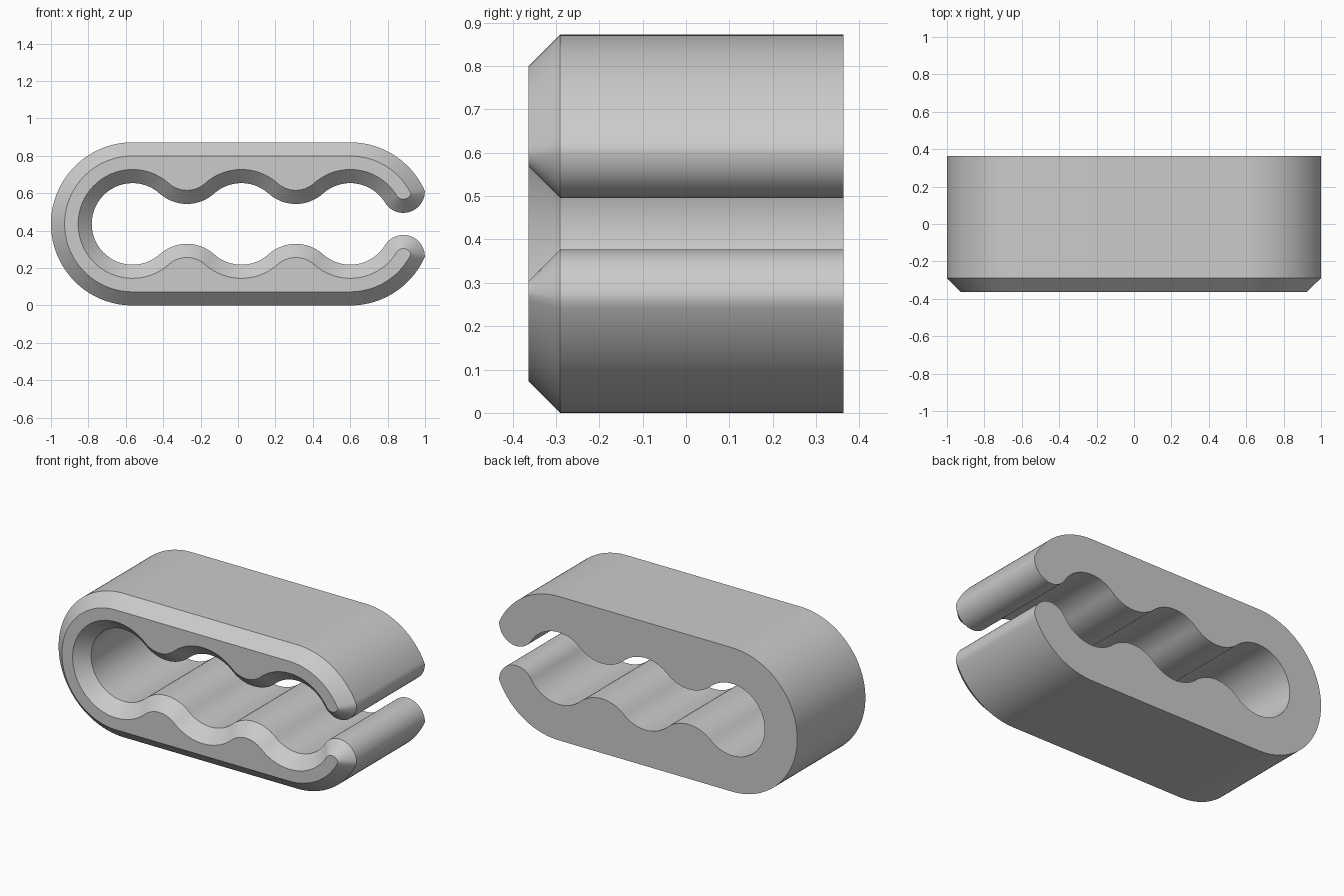
import bpy, bmesh
from math import sin, cos, sqrt, atan2, pi, radians

cube = bpy.data.objects.get("Cube")
if cube:
    bpy.data.objects.remove(cube)

# Main dimensions
MID = 0.436                    # height of the symmetry line
OUTER = 0.436                  # radius of the rounded ends
POCKET = 0.218                 # radius of the grips and of the bumps between
TIP = 0.115                    # radius of the jaw tips
CENTRES = (-0.564, 0.018, 0.6)
HALF_DEPTH = 0.363
CHAMFER = 0.073

STEP = CENTRES[1] - CENTRES[0]
BUMP_Z = sqrt((2 * POCKET) ** 2 - (STEP / 2) ** 2)
BUMP_ANGLE = atan2(BUMP_Z, STEP / 2)
TIP_Z = 0.174
TIP_DIST = POCKET + TIP
TIP_X = sqrt(TIP_DIST ** 2 - TIP_Z ** 2)
TIP_ANGLE = atan2(TIP_Z, TIP_X)


def arc(cx, cz, r, start, end, n):
    return [(cx + r * cos(start + (end - start) * i / n),
             cz + r * sin(start + (end - start) * i / n)) for i in range(n + 1)]


def outline(inset):
    """Closed clip outline made of arcs, moved inwards by inset."""
    big, grip = OUTER - inset, POCKET + inset
    bump, tip = POCKET - inset, TIP - inset
    left, middle, right = CENTRES
    # Where the rounded end meets the tip
    a = (big ** 2 - tip ** 2 + TIP_DIST ** 2) / (2 * TIP_DIST)
    h = sqrt(max(big ** 2 - a ** 2, 0))
    end_outer = TIP_ANGLE - atan2(h, a)
    start_tip = TIP_ANGLE - atan2(h, a - TIP_DIST)

    pts = arc(left, 0, big, pi, pi / 2, 32)
    pts += arc(right, 0, big, pi / 2, end_outer, 24)
    pts += arc(right + TIP_X, TIP_Z, tip, start_tip, TIP_ANGLE - pi, 20)[1:]
    pts += arc(right, 0, grip, TIP_ANGLE, pi - BUMP_ANGLE, 24)[1:]
    for cx in (middle, left):
        pts += arc(cx + STEP / 2, BUMP_Z, bump, -BUMP_ANGLE, BUMP_ANGLE - pi, 16)[1:]
        finish = pi if cx == left else pi - BUMP_ANGLE
        pts += arc(cx, 0, grip, BUMP_ANGLE, finish, 24)[1:]
    # Mirror the upper jaw to make the lower one
    pts += [(x, -z) for x, z in reversed(pts[1:-1])]
    return pts


# Clip body: chamfered front, plain back
bm = bmesh.new()
rings = []
for y, inset in ((-HALF_DEPTH, CHAMFER), (CHAMFER - HALF_DEPTH, 0), (HALF_DEPTH, 0)):
    rings.append([bm.verts.new((x, y, MID + z)) for x, z in outline(inset)])
count = len(rings[0])
for front, back in zip(rings, rings[1:]):
    for i in range(count):
        j = (i + 1) % count
        bm.faces.new((front[i], front[j], back[j], back[i]))
bm.faces.new(rings[0])
bm.faces.new(rings[-1])
bmesh.ops.recalc_face_normals(bm, faces=bm.faces)

mesh = bpy.data.meshes.new("clip_body")
bm.to_mesh(mesh)
bm.free()
body = bpy.data.objects.new("clip_body", mesh)
bpy.context.collection.objects.link(body)

# Plain grey
grey = bpy.data.materials.new("plain_grey")
grey.use_nodes = True
colour = (0.6, 0.6, 0.6, 1)
grey.diffuse_color = colour
grey.node_tree.nodes["Principled BSDF"].inputs["Base Color"].default_value = colour
mesh.materials.append(grey)

bpy.ops.object.select_all(action="DESELECT")
body.select_set(True)
bpy.context.view_layer.objects.active = body
bpy.ops.object.shade_smooth_by_angle(angle=radians(30))
